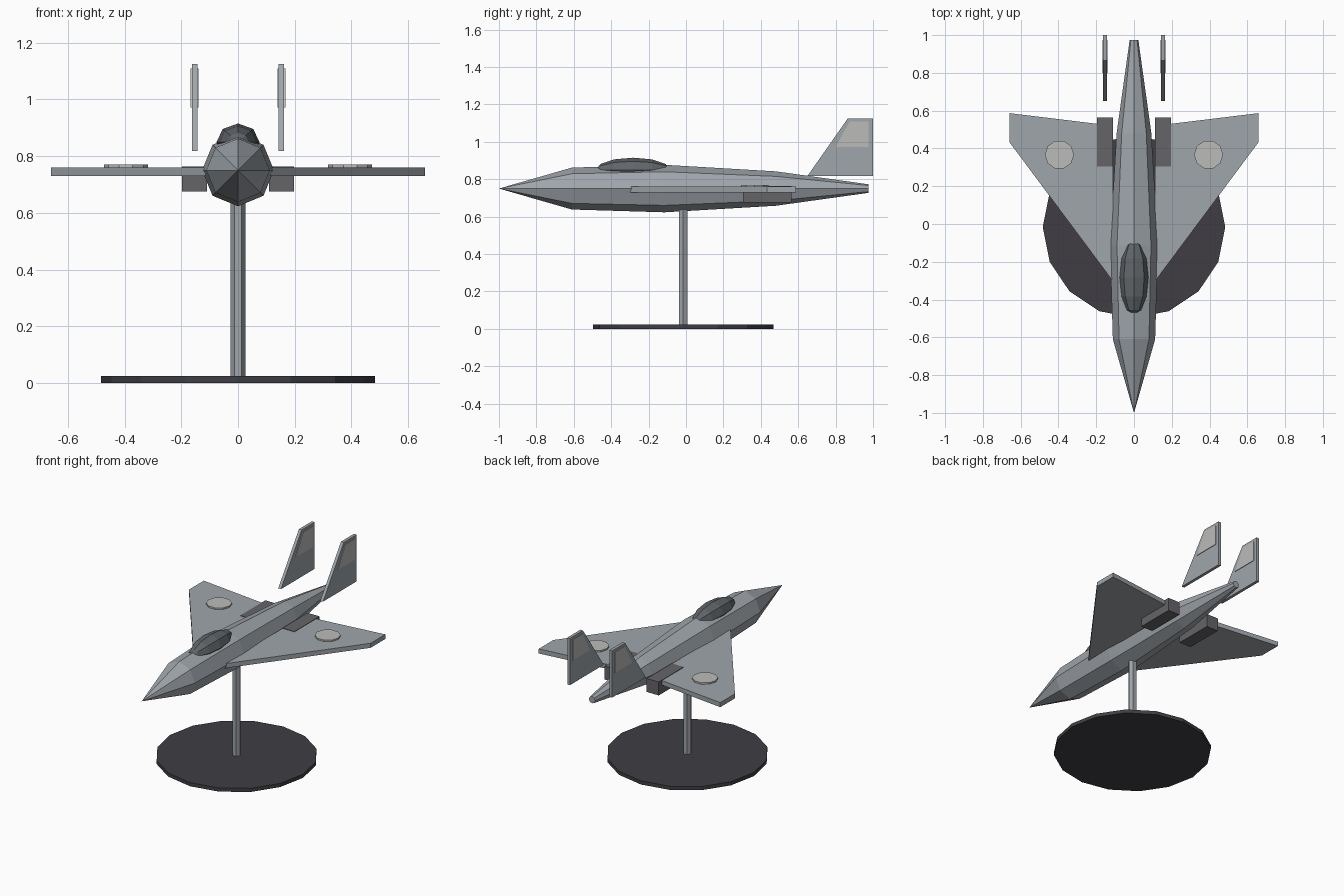
import bpy, bmesh, math
from mathutils import Matrix

if "Cube" in bpy.data.objects:
    bpy.data.objects.remove(bpy.data.objects["Cube"])


def material(name, r, g, b):
    m = bpy.data.materials.new(name)
    m.diffuse_color = (r, g, b, 1)
    m.use_nodes = True
    m.node_tree.nodes["Principled BSDF"].inputs["Base Color"].default_value = m.diffuse_color
    return m


HULL = material("hull_grey", 0.35, 0.38, 0.41)
DARK = material("dark_grey", 0.13, 0.13, 0.14)
GLASS = material("canopy_grey", 0.12, 0.13, 0.14)
LIGHT = material("pale_grey", 0.5, 0.5, 0.49)
BASE = material("base_black", 0.05, 0.048, 0.055)


def finish(name, bm, mat):
    bmesh.ops.recalc_face_normals(bm, faces=bm.faces)
    me = bpy.data.meshes.new(name)
    bm.to_mesh(me)
    bm.free()
    me.materials.append(mat)
    ob = bpy.data.objects.new(name, me)
    bpy.context.collection.objects.link(ob)
    return ob


def prism(name, mat, points, axis, low, high):
    """Extrude a flat outline along x (points are y, z) or z (points are x, y)."""
    bm = bmesh.new()
    verts = [bm.verts.new((low, a, b) if axis == "x" else (a, b, low)) for a, b in points]
    face = bm.faces.new(verts)
    moved = bmesh.ops.extrude_face_region(bm, geom=[face])["geom"]
    shift = (high - low, 0, 0) if axis == "x" else (0, 0, high - low)
    bmesh.ops.translate(bm, vec=shift, verts=[v for v in moved if isinstance(v, bmesh.types.BMVert)])
    return finish(name, bm, mat)


def disc(name, mat, sides, radius, x, y, low, high, turn=0.0):
    pts = [(x + radius * math.cos(turn + 2 * math.pi * i / sides),
            y + radius * math.sin(turn + 2 * math.pi * i / sides)) for i in range(sides)]
    return prism(name, mat, pts, "z", low, high)


# Fuselage: octagonal rings lofted along y from a pointed nose
bm = bmesh.new()
Z = 0.75
rings = []
for y, r in [(-0.61, 0.112), (-0.115, 0.127), (0.48, 0.092), (0.975, 0.023)]:
    rings.append([bm.verts.new((r * math.cos(i * math.pi / 4), y, Z + r * math.sin(i * math.pi / 4)))
                  for i in range(8)])
nose = bm.verts.new((0, -1, Z))
for i in range(8):
    j = (i + 1) % 8
    bm.faces.new((nose, rings[0][i], rings[0][j]))
    for a, b in zip(rings, rings[1:]):
        bm.faces.new((a[i], b[i], b[j], a[j]))
bm.faces.new(rings[-1])
finish("fuselage", bm, HULL)

# Canopy: stretched low-poly sphere with its poles along y
bm = bmesh.new()
bmesh.ops.create_uvsphere(bm, u_segments=8, v_segments=6, radius=1)
place = (Matrix.Translation((0, -0.283, 0.849)) @ Matrix.Diagonal((0.076, 0.2, 0.066, 1))
         @ Matrix.Rotation(math.pi / 2, 4, "X"))
bmesh.ops.transform(bm, matrix=place, verts=bm.verts)
finish("canopy", bm, GLASS)

# Paired parts
for s, side in ((-1, "left"), (1, "right")):
    # Delta wing
    wing = [(0.11, -0.305), (0.66, 0.434), (0.66, 0.587), (0.11, 0.52)]
    prism(side + "_wing", HULL, [(s * x, y) for x, y in wing], "z", 0.73, 0.76)
    # Round wing marking
    disc(side + "_wing_disc", LIGHT, 10, 0.077, s * 0.395, 0.367, 0.757, 0.77)
    # Engine box
    box = [(0.11, 0.305), (0.197, 0.305), (0.197, 0.565), (0.11, 0.565)]
    prism(side + "_engine", DARK, [(s * x, y) for x, y in box], "z", 0.675, 0.763)
    # Tail fin and its raised panel
    c = s * 0.153
    fin = [(0.65, 0.818), (1.0, 0.818), (1.0, 1.125), (0.865, 1.125)]
    prism(side + "_tail_fin", HULL, fin, "x", c - 0.01, c + 0.01)
    panel = [(0.80, 0.972), (0.975, 0.972), (0.975, 1.108), (0.875, 1.108)]
    prism(side + "_fin_panel", LIGHT, panel, "x", c - 0.014, c + 0.014)

# Display stand
disc("stand_post", HULL, 6, 0.026, 0, -0.015, 0.02, 0.68)
disc("stand_base", BASE, 16, 0.483, 0, -0.015, 0, 0.024)
